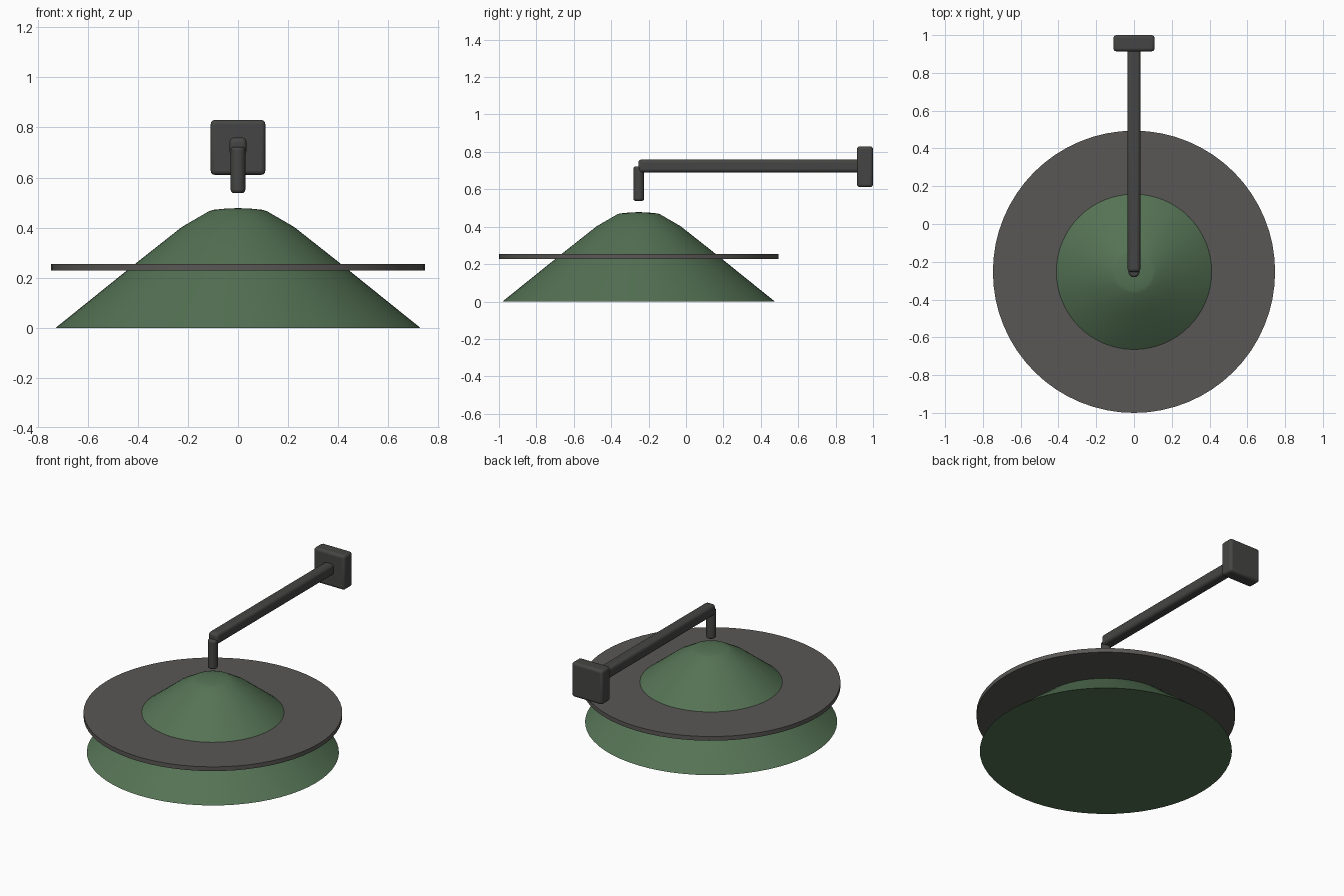
import bpy, bmesh, math
from mathutils import Vector

if "Cube" in bpy.data.objects:
    bpy.data.objects.remove(bpy.data.objects["Cube"])

CY = -0.253  # lamp axis position in y


def material(name, rgb):
    m = bpy.data.materials.new(name)
    m.diffuse_color = (*rgb, 1)
    m.use_nodes = True
    m.node_tree.nodes["Principled BSDF"].inputs["Base Color"].default_value = m.diffuse_color
    return m


green = material("green_enamel", (0.09, 0.17, 0.09))
dark = material("dark_metal", (0.06, 0.06, 0.058))
grey = material("grey_rim", (0.10, 0.097, 0.09))


def finish(ob, mat, bevel=0, segments=3, angle=35):
    ob.data.materials.append(mat)
    bpy.ops.object.select_all(action='DESELECT')
    ob.select_set(True)
    bpy.context.view_layer.objects.active = ob
    if bevel:
        b = ob.modifiers.new("bevel", 'BEVEL')
        b.width, b.segments = bevel, segments
    bpy.ops.object.shade_smooth_by_angle(angle=math.radians(angle))


def box(name, lo, hi, mat, bevel):
    lo, hi = Vector(lo), Vector(hi)
    bpy.ops.mesh.primitive_cube_add(size=1, location=(lo + hi) / 2)
    ob = bpy.context.object
    ob.name = name
    for v in ob.data.vertices:
        v.co = v.co * (hi - lo)
    finish(ob, mat, bevel)


def cylinder(name, r, z0, z1, mat, bevel=0, sides=64):
    bpy.ops.mesh.primitive_cylinder_add(vertices=sides, radius=r, depth=z1 - z0,
                                        location=(0, CY, (z0 + z1) / 2))
    ob = bpy.context.object
    ob.name = name
    finish(ob, mat, bevel)
    if bevel:
        ob.modifiers["bevel"].limit_method = 'ANGLE'


# Conical shade: lathed profile, closed underneath
profile = [(0, 0), (0.728, 0), (0.415, 0.252), (0.225, 0.402), (0.165, 0.437),
           (0.115, 0.466), (0.10, 0.471), (0.05, 0.476), (0, 0.478)]
bm = bmesh.new()
vs = [bm.verts.new((r, 0, z)) for r, z in profile]
edges = [bm.edges.new(p) for p in zip(vs, vs[1:])]
bmesh.ops.spin(bm, geom=vs + edges, cent=(0, 0, 0), axis=(0, 0, 1),
               angle=math.tau, steps=64, use_duplicate=False)
bmesh.ops.remove_doubles(bm, verts=bm.verts, dist=1e-4)
bmesh.ops.recalc_face_normals(bm, faces=bm.faces)
mesh = bpy.data.meshes.new("shade")
bm.to_mesh(mesh)
bm.free()
shade = bpy.data.objects.new("shade", mesh)
shade.location = (0, CY, 0)
bpy.context.collection.objects.link(shade)
finish(shade, green)

# Flat disc around the shade
cylinder("rim_disc", 0.747, 0.228, 0.255, grey)

# Short drop tube, horizontal arm and wall plate
cylinder("drop_tube", 0.029, 0.538, 0.722, dark, bevel=0.012, sides=32)
box("arm", (-0.034, -0.255, 0.69), (0.034, 0.93, 0.76), dark, 0.018)
box("wall_plate", (-0.109, 0.914, 0.611), (0.109, 1.0, 0.83), dark, 0.016)
